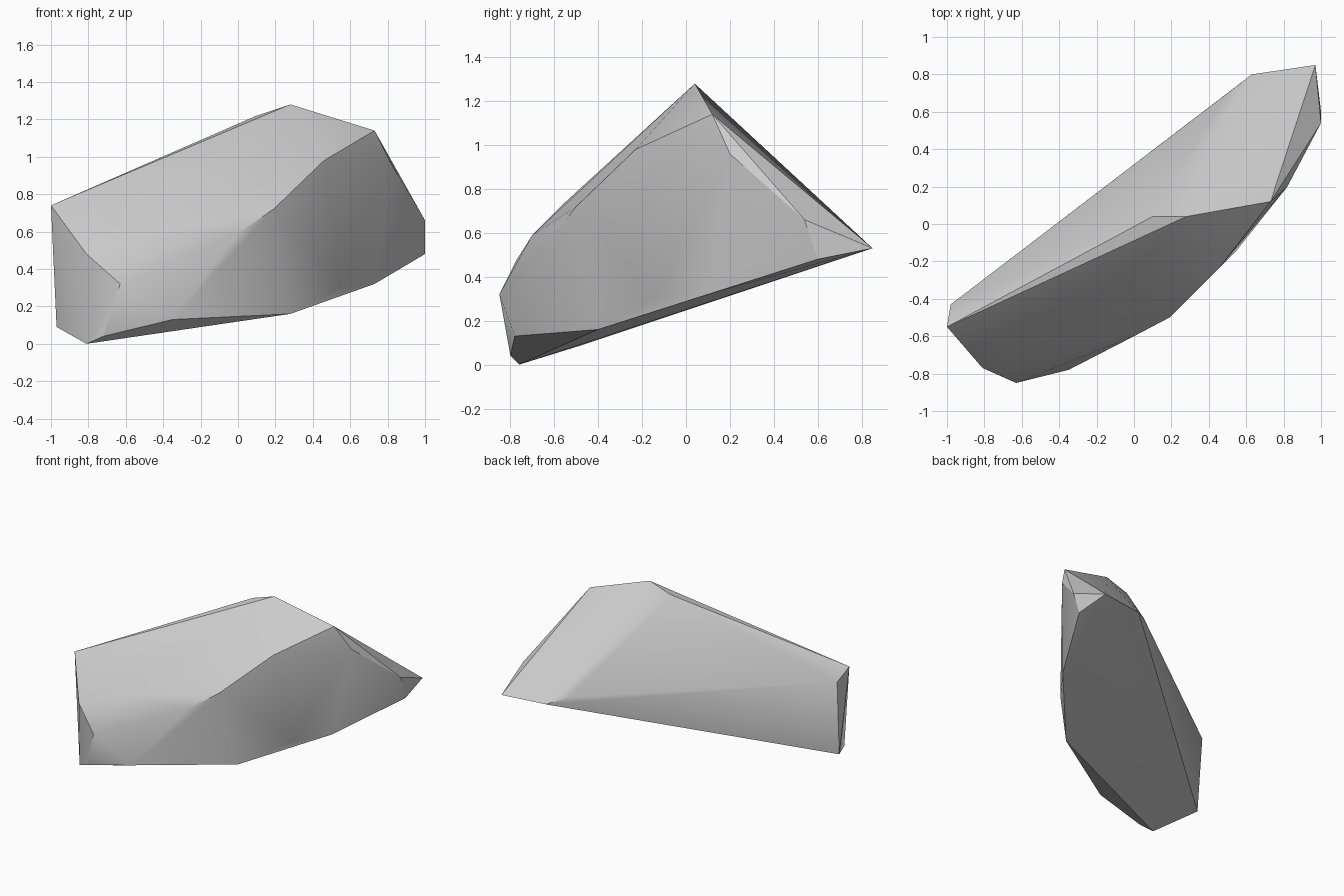
import bpy
import bmesh
import math

default_cube = bpy.data.objects.get("Cube")
if default_cube:
    bpy.data.objects.remove(default_cube, do_unlink=True)


def make_material(name, colour):
    material = bpy.data.materials.new(name)
    material.use_nodes = True
    material.diffuse_color = colour
    shader = next(n for n in material.node_tree.nodes if n.type == "BSDF_PRINCIPLED")
    shader.inputs["Base Color"].default_value = colour
    shader.inputs["Roughness"].default_value = .9
    return material


def make_stone(name, corner_groups, material):
    """Wrap the corner points in a tight chiselled skin."""
    bm = bmesh.new()
    for group in corner_groups.values():
        for corner in group:
            bm.verts.new(corner)
    bmesh.ops.convex_hull(bm, input=list(bm.verts))
    loose = [v for v in bm.verts if not v.link_faces]
    bmesh.ops.delete(bm, geom=loose, context="VERTS")
    bmesh.ops.recalc_face_normals(bm, faces=list(bm.faces))
    mesh = bpy.data.meshes.new(name)
    bm.to_mesh(mesh)
    bm.free()
    mesh.materials.append(material)
    stone = bpy.data.objects.new(name, mesh)
    bpy.context.collection.objects.link(stone)
    return stone


corners = {
    # Peak and the ridge running down to the left end
    "ridge": [(.28, .04, 1.28), (.73, .12, 1.14), (.1, .04, 1.22), (-1, -.55, .74)],
    # Crease between the upper slope and the front face
    "front_crease": [(.46, -.23, .98), (.19, -.5, .72), (0, -.6, .59), (-.5, -.7, .59)],
    # Blunt narrow end
    "blunt_end": [(-.81, -.77, .48), (-.63, -.85, .32), (-.98, -.43, .66), (-.97, -.47, .09)],
    # Pointed end
    "pointed_end": [(.82, .2, .96), (1, .54, .66), (.97, .85, .53), (1, .6, .48)],
    # Back lower edge
    "back_edge": [(.63, .8, .53), (.5, .7, .58)],
    # Tilted underside rim
    "underside": [(-.81, -.76, 0), (-.72, -.8, .04), (-.35, -.78, .13),
                  (.28, -.4, .16), (.55, -.14, .3), (.73, .1, .32)],
}

stone_grey = make_material("stone grey", (.6, .6, .6, 1))
stone = make_stone("stone", corners, stone_grey)

# Soften shallow folds while keeping the chiselled edges sharp
bpy.ops.object.select_all(action="DESELECT")
stone.select_set(True)
bpy.context.view_layer.objects.active = stone
bpy.ops.object.shade_smooth_by_angle(angle=math.radians(30))
